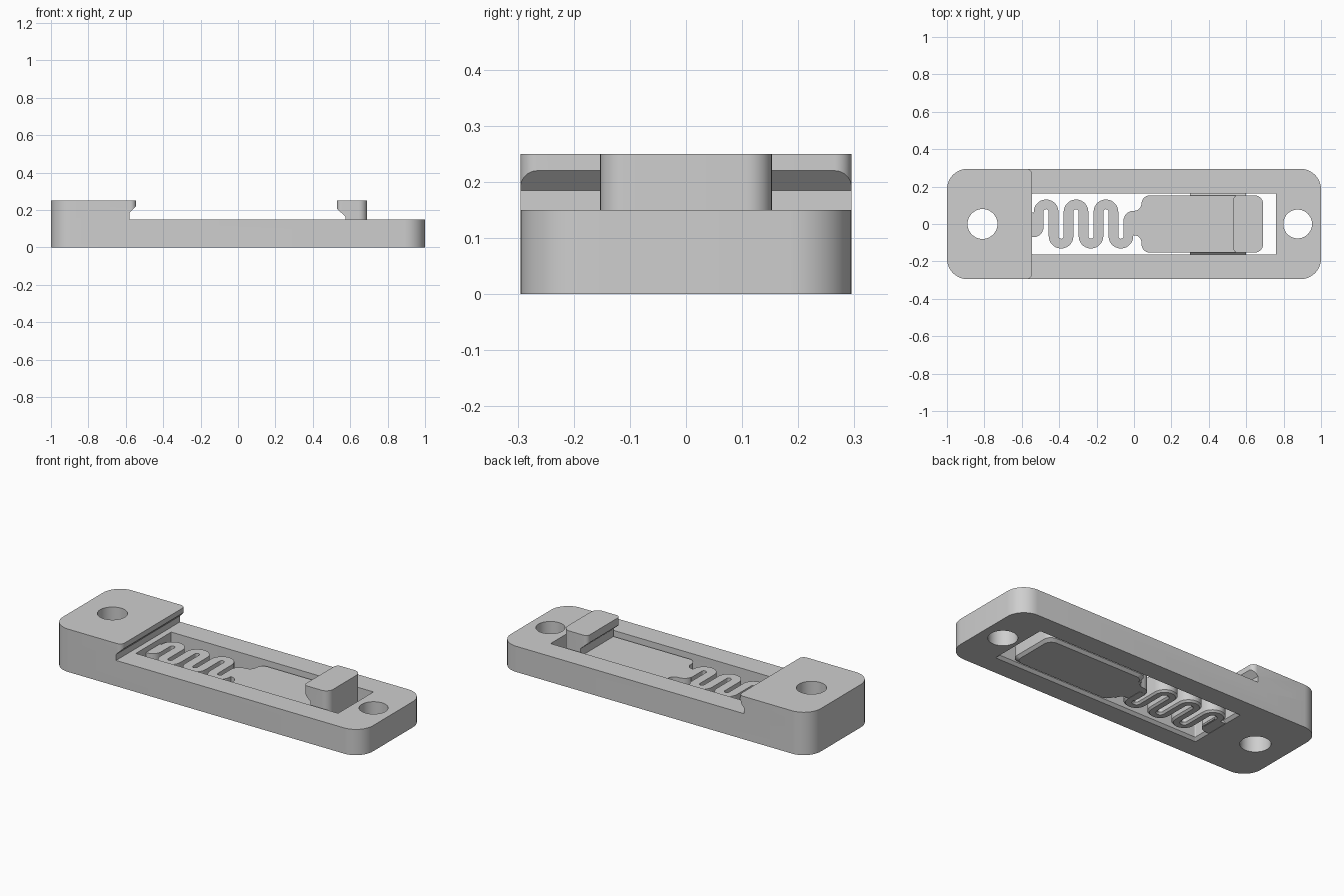
import bpy, bmesh
from math import sin, cos, pi, radians

if "Cube" in bpy.data.objects:
    bpy.data.objects.remove(bpy.data.objects["Cube"])

grey = bpy.data.materials.new("light grey plastic")
grey.use_nodes = True
COLOUR = (0.62, 0.62, 0.62, 1)
grey.diffuse_color = COLOUR
grey.node_tree.nodes["Principled BSDF"].inputs["Base Color"].default_value = COLOUR


def arc(cx, cy, r, a0, a1, n=10):
    return [(cx + r * cos(a0 + (a1 - a0) * i / n), cy + r * sin(a0 + (a1 - a0) * i / n))
            for i in range(n + 1)]


def rounded(x0, x1, half, r_left, r_right, grow=0):
    """Rounded rectangle, symmetric in y, with own radii for each end."""
    x0, x1, half = x0 - grow, x1 + grow, half + grow
    a, b = r_left, r_right
    return (arc(x1 - b, half - b, b, 0, pi / 2) + arc(x0 + a, half - a, a, pi / 2, pi)
            + arc(x0 + a, a - half, a, pi, 1.5 * pi) + arc(x1 - b, b - half, b, 1.5 * pi, 2 * pi))


def loft(name, layers, axis="z"):
    """Closed solid through outlines stacked along an axis."""
    place = {"z": lambda a, b, h: (a, b, h),
             "y": lambda a, b, h: (a, h, b),
             "x": lambda a, b, h: (h, a, b)}[axis]
    bm = bmesh.new()
    rings = [[bm.verts.new(place(a, b, h)) for a, b in pts] for pts, h in layers]
    n = len(rings[0])
    for lo, hi in zip(rings, rings[1:]):
        for i in range(n):
            j = (i + 1) % n
            bm.faces.new((lo[i], lo[j], hi[j], hi[i]))
    bm.faces.new(rings[0][::-1])
    bm.faces.new(rings[-1])
    bmesh.ops.recalc_face_normals(bm, faces=bm.faces)
    mesh = bpy.data.meshes.new(name)
    bm.to_mesh(mesh)
    bm.free()
    mesh.materials.append(grey)
    obj = bpy.data.objects.new(name, mesh)
    bpy.context.collection.objects.link(obj)
    return obj


def combine(obj, other, operation="DIFFERENCE"):
    """Apply a boolean and discard the second solid."""
    mod = obj.modifiers.new("cut", "BOOLEAN")
    mod.operation, mod.object, mod.solver = operation, other, "EXACT"
    graph = bpy.context.evaluated_depsgraph_get()
    mesh = bpy.data.meshes.new_from_object(obj.evaluated_get(graph))
    obj.modifiers.clear()
    obj.data = mesh
    bpy.data.objects.remove(other)


TOP, SLIDE_TOP, HIGH, CH = 0.15, 0.12, 0.25, 0.015

# Base frame with the fixed, undercut lip at the left end
frame = loft("frame", [(rounded(-1, 1, 0.295, 0.11, 0.11), z) for z in (0, TOP)])
lip = loft("lip", [(rounded(-1, -0.545, 0.295, 0.11, 0.03), z) for z in (0.1, HIGH)])
undercut = [(-0.58, TOP), (-0.4, TOP), (-0.4, 0.22), (-0.545, 0.22), (-0.58, 0.185)]
combine(lip, loft("undercut", [(undercut, -0.4), (undercut, 0.4)], "y"))
combine(frame, lip, "UNION")

# Slot with flared bottom rim, guide grooves and screw holes
slot = loft("slot", [(rounded(-0.545, 0.76, 0.163, 0.005, 0.005, g), z)
                     for g, z in ((2 * CH, -CH), (0, CH), (0, 0.4))])
combine(frame, slot)
for side in (1, -1):
    groove = [(side * 0.15, 0.035), (side * 0.185, 0.07), (side * 0.15, 0.105)]
    combine(frame, loft("groove", [(groove, 0.1), (groove, 0.64)], "x"))
for x, r in ((-0.81, 0.08), (0.875, 0.077)):
    circle = arc(x, 0, r, 0, 2 * pi, 40)[:-1]
    combine(frame, loft("hole", [(circle, -0.1), (circle, 0.4)]))

# Sliding plate
slider = loft("slider", [(rounded(0.04, 0.69, 0.153, 0.045, 0.045, g), z)
                         for g, z in ((-CH, 0), (0, CH), (0, SLIDE_TOP))])

# Guide ridges on the plate's sides
for side, label in ((1, "back"), (-1, "front")):
    ridge = [(side * 0.15, 0.048), (side * 0.172, 0.07), (side * 0.15, 0.092)]
    loft(label + "_guide_ridge", [(ridge, 0.3), (ridge, 0.6)], "x")

# Hook at the plate's free end
hook = loft("hook", [(rounded(0.53, 0.69, 0.153, 0.025, 0.045), z) for z in (0.08, HIGH)])
notch = [(0.4, 0.05), (0.575, 0.05), (0.575, 0.165), (0.53, 0.205), (0.4, 0.205)]
combine(hook, loft("notch", [(notch, -0.3), (notch, 0.3)], "y"))

# Meandering spring: ribbon swept along alternating half circles
R, PITCH, REACH, HALF = 0.04, 0.08, 0.065, 0.026
path = [(-0.51, -0.03)]
for i in range(6):
    cx = -0.47 + PITCH * i
    s = 1 if i % 2 == 0 else -1
    path += arc(cx, s * REACH, R, s * pi, 0, 14)
path.append((-0.03, 0.03))


def ribbon_side(width):
    left, right = [], []
    for i, (x, y) in enumerate(path):
        (ax, ay), (bx, by) = path[max(i - 1, 0)], path[min(i + 1, len(path) - 1)]
        # straight legs run along y, so bends start with an exact sideways normal
        dx, dy = bx - ax, by - ay
        if abs(abs(y) - REACH) < 1e-6:
            dx = 0
        d = (dx * dx + dy * dy) ** 0.5
        left.append((x - dy / d * width, y + dx / d * width))
        right.append((x + dy / d * width, y - dx / d * width))
    return left + right[::-1]


loft("spring", [(ribbon_side(w), z)
                for w, z in ((HALF - 0.01, 0), (HALF, 0.01), (HALF, SLIDE_TOP))])

# Flared necks joining the spring to plate and frame
neck = ([(0.07, 0.11)] + arc(0, 0.11, 0.04, 0, -pi / 2, 6)
        + arc(-0.005, 0.02, 0.05, pi / 2, pi, 6)
        + [(-0.055, -0.06), (-0.005, -0.06)]
        + arc(0, -0.1, 0.04, pi / 2, 0, 6) + [(0.07, -0.1)])
loft("slider_neck", [(neck, 0.001), (neck, SLIDE_TOP)])
anchor = [(-0.54 - x, -y) for x, y in neck]
loft("frame_neck", [(anchor, 0.001), (anchor, SLIDE_TOP)])

# Smooth the rounded walls, keep the hard edges
bpy.ops.object.select_all(action="DESELECT")
for obj in bpy.context.collection.objects:
    if obj.type == "MESH":
        obj.select_set(True)
        bpy.context.view_layer.objects.active = obj
bpy.ops.object.shade_smooth_by_angle(angle=radians(30))
